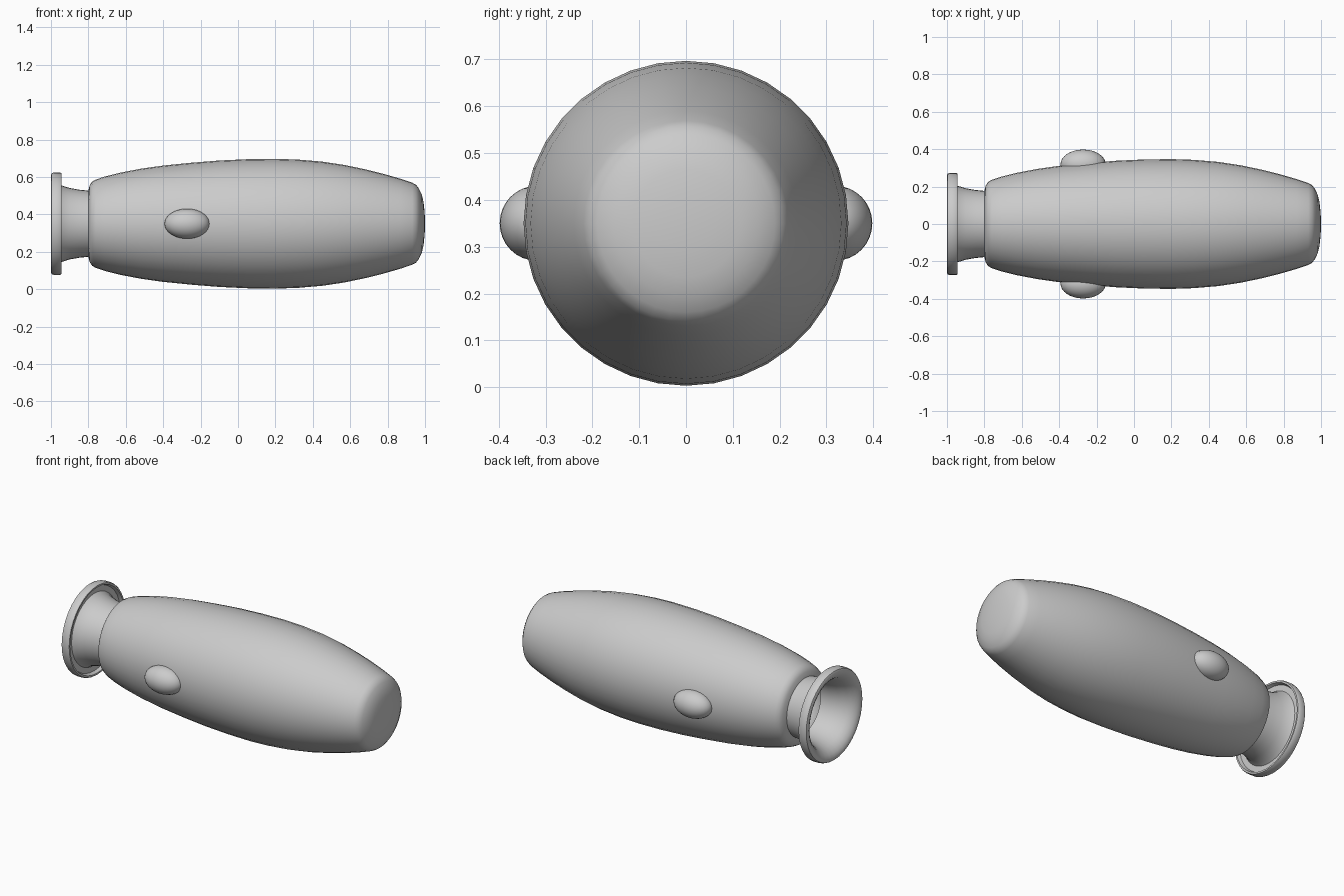
import bpy, bmesh, math

if "Cube" in bpy.data.objects:
    bpy.data.objects.remove(bpy.data.objects["Cube"])

CLAY = bpy.data.materials.new("grey_clay")
CLAY.diffuse_color = (0.6, 0.6, 0.6, 1)
CLAY.use_nodes = True
CLAY.node_tree.nodes["Principled BSDF"].inputs["Base Color"].default_value = CLAY.diffuse_color
AXIS_Z = 0.35
SEGMENTS = 36


def finish(name, bm, angle=40):
    bmesh.ops.recalc_face_normals(bm, faces=bm.faces)
    mesh = bpy.data.meshes.new(name)
    bm.to_mesh(mesh)
    bm.free()
    mesh.materials.append(CLAY)
    obj = bpy.data.objects.new(name, mesh)
    bpy.context.collection.objects.link(obj)
    bpy.ops.object.select_all(action='DESELECT')
    obj.select_set(True)
    bpy.context.view_layer.objects.active = obj
    bpy.ops.object.shade_smooth_by_angle(angle=math.radians(angle))
    return obj


def lathe_x(name, profile):
    """Spin (x, radius) points around the long axis."""
    bm = bmesh.new()
    verts = [bm.verts.new((x, 0, r)) for x, r in profile]
    edges = [bm.edges.new(pair) for pair in zip(verts, verts[1:])]
    bmesh.ops.spin(bm, geom=verts + edges, cent=(0, 0, 0), axis=(1, 0, 0),
                   angle=math.tau, steps=SEGMENTS)
    bmesh.ops.remove_doubles(bm, verts=bm.verts, dist=0.0005)
    bmesh.ops.translate(bm, verts=bm.verts, vec=(0, 0, AXIS_Z))
    return finish(name, bm)


# Outer wall: domed base, barrel body, shoulder and flared neck
outer = [(1.0, 0), (0.998, 0.06), (0.992, 0.115), (0.983, 0.155),
         (0.966, 0.19), (0.952, 0.208), (0.932, 0.219), (0.87, 0.24),
         (0.78, 0.266), (0.68, 0.291), (0.57, 0.314), (0.45, 0.332),
         (0.32, 0.343), (0.2, 0.347), (0.05, 0.345), (-0.1, 0.338),
         (-0.25, 0.326), (-0.4, 0.311), (-0.52, 0.294), (-0.63, 0.273),
         (-0.71, 0.253), (-0.76, 0.236), (-0.78, 0.225), (-0.793, 0.205),
         (-0.8, 0.177), (-0.85, 0.182), (-0.9, 0.191), (-0.945, 0.205)]
# Rolled lip with a shallow groove behind it
lip = [(-0.965, 0.218), (-0.965, 0.252), (-0.945, 0.26), (-0.945, 0.27),
       (-0.952, 0.274), (-0.985, 0.274), (-0.996, 0.269), (-1.0, 0.26),
       (-0.999, 0.247), (-0.99, 0.23), (-0.975, 0.213), (-0.95, 0.197)]
# Inner wall of the hollow
inner = [(-0.9, 0.178), (-0.85, 0.168), (-0.79, 0.163), (-0.77, 0.2),
         (-0.7, 0.238), (-0.52, 0.278), (-0.25, 0.31), (0.2, 0.33),
         (0.57, 0.298), (0.78, 0.25), (0.93, 0.2), (0.97, 0.13), (0.98, 0)]
lathe_x("vase_body", outer + lip + inner)

# Oval lugs on both sides
for side, name in ((-1, "front_lug"), (1, "back_lug")):
    bm = bmesh.new()
    bmesh.ops.create_uvsphere(bm, u_segments=32, v_segments=16, radius=1)
    bmesh.ops.scale(bm, verts=bm.verts, vec=(0.121, 0.079, 0.08))
    bmesh.ops.translate(bm, verts=bm.verts, vec=(-0.272, side * 0.319, AXIS_Z))
    finish(name, bm, 60)
